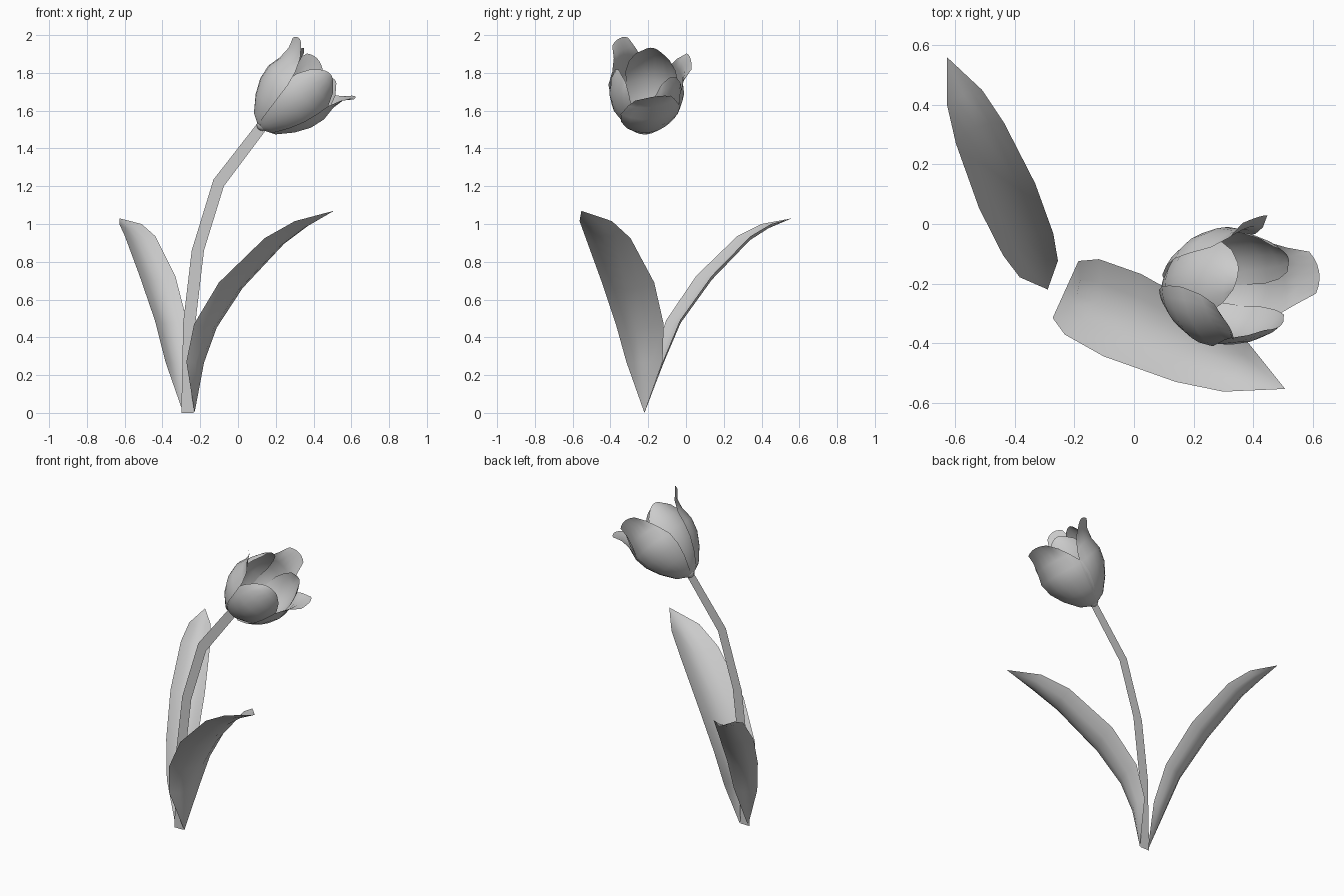
import bpy
import bmesh
import math
from mathutils import Vector

cube = bpy.data.objects.get("Cube")
if cube:
    bpy.data.objects.remove(cube, do_unlink=True)

grey = bpy.data.materials.new("soft grey")
grey.use_nodes = True
COLOUR = (0.6, 0.6, 0.6, 1)
grey.diffuse_color = COLOUR
grey.node_tree.nodes["Principled BSDF"].inputs["Base Color"].default_value = COLOUR


def finish(name, bm, smooth=True):
    bmesh.ops.remove_doubles(bm, verts=bm.verts, dist=0.0005)
    mesh = bpy.data.meshes.new(name)
    bm.to_mesh(mesh)
    bm.free()
    mesh.materials.append(grey)
    for poly in mesh.polygons:
        poly.use_smooth = smooth
    obj = bpy.data.objects.new(name, mesh)
    bpy.context.collection.objects.link(obj)
    return obj


def sheet(name, rows, smooth=True):
    """Skin a thin surface over rows of points of equal length."""
    bm = bmesh.new()
    grid = [[bm.verts.new(p) for p in row] for row in rows]
    for low, high in zip(grid, grid[1:]):
        for i in range(len(low) - 1):
            bm.faces.new((low[i], low[i + 1], high[i + 1], high[i]))
    bmesh.ops.dissolve_degenerate(bm, dist=0.0001, edges=bm.edges)
    return finish(name, bm, smooth)


# Stem: flat ribbon bending towards the flower
def stem():
    left = [(-0.30, 0), (-0.29, 0.48), (-0.245, 0.86), (-0.13, 1.235), (0.10, 1.53)]
    right = [(-0.235, 0), (-0.225, 0.48), (-0.18, 0.86), (-0.075, 1.20), (0.15, 1.50)]
    sheet("stem", [[(a[0], -0.22, a[1]), (b[0], -0.22, b[1])]
                   for a, b in zip(left, right)], False)


# Leaves: cupped blades given by reach, height and half width
def leaf(name, base, direction, profile, cup):
    out = Vector((*direction, 0)).normalized()
    side = Vector((-out.y, out.x, 0))
    rows = []
    for i, (reach, height, half) in enumerate(profile):
        before = profile[max(i - 1, 0)]
        after = profile[min(i + 1, len(profile) - 1)]
        run, rise = after[0] - before[0], after[1] - before[1]
        under = (out * rise - Vector((0, 0, run))).normalized()
        centre = Vector(base) + out * reach + Vector((0, 0, height))
        rows.append([centre + side * half * s + under * cup * half * (1 - s * s)
                     for s in (-1, -0.5, 0, 0.5, 1)])
    sheet(name, rows)


# Flower: cup of six petals around a tilted axis
BASE = Vector((0.12, -0.22, 1.51))
AXIS = Vector((0.71, 0.02, 0.70)).normalized()
FRONT = Vector((0, -1, 0))
FRONT = (FRONT - AXIS * FRONT.dot(AXIS)).normalized()
UP = FRONT.cross(AXIS).normalized()
if UP.z < 0:
    UP = -UP

# Petal profiles: height along the axis, radius, share of full width
OUTER = [(0, 0.02, 0.8), (0.03, 0.08, 0.9), (0.11, 0.145, 1), (0.19, 0.188, 1),
         (0.27, 0.205, 0.95), (0.35, 0.195, 0.75), (0.42, 0.205, 0.52), (0.475, 0.24, 0.32)]
INNER = [(0, 0.02, 0.8), (0.03, 0.07, 0.9), (0.11, 0.135, 1), (0.19, 0.178, 1),
         (0.27, 0.192, 1), (0.35, 0.185, 0.9), (0.42, 0.165, 0.7), (0.46, 0.145, 0.4)]


def petal(name, profile, degrees, half_angle):
    rows = []
    for height, radius, share in profile:
        row = []
        for s in (-1, -0.67, -0.33, 0, 0.33, 0.67, 1):
            angle = math.radians(degrees) + s * half_angle * share
            ring = UP * math.cos(angle) + FRONT * math.sin(angle)
            drop = 0.02 * s * s * height / 0.47
            row.append(BASE + AXIS * (height - drop) + ring * radius)
        rows.append(row)
    sheet(name, rows)


stem()
leaf("front_leaf", (-0.23, -0.22, 0), (0.74, -0.335),
     [(0, 0, 0), (0, 0.27, 0.105), (0.06, 0.47, 0.139), (0.21, 0.69, 0.152),
      (0.466, 0.925, 0.13), (0.625, 1.015, 0.094), (0.81, 1.07, 0)], 0.4)
leaf("back_leaf", (-0.29, -0.22, 0), (-0.34, 0.785),
     [(0, 0, 0), (0.075, 0.27, 0.07), (0.165, 0.49, 0.092), (0.343, 0.725, 0.103),
      (0.573, 0.935, 0.088), (0.703, 1.0, 0.064), (0.85, 1.03, 0)], 0.4)

petal("outer_petal_top", OUTER, 36, 0.68)
petal("outer_petal_low", OUTER, 192, 0.95)
petal("outer_petal_back", OUTER, 282, 0.8)
petal("inner_petal_front", INNER, 112, 0.85)
petal("inner_petal_back", INNER, 230, 0.8)
petal("inner_petal_top", INNER, 345, 0.85)

# Small knob joining stem and flower
bm = bmesh.new()
bmesh.ops.create_uvsphere(bm, u_segments=8, v_segments=6, radius=0.032)
bmesh.ops.translate(bm, verts=bm.verts, vec=(0.13, -0.22, 1.525))
finish("flower_base", bm)
